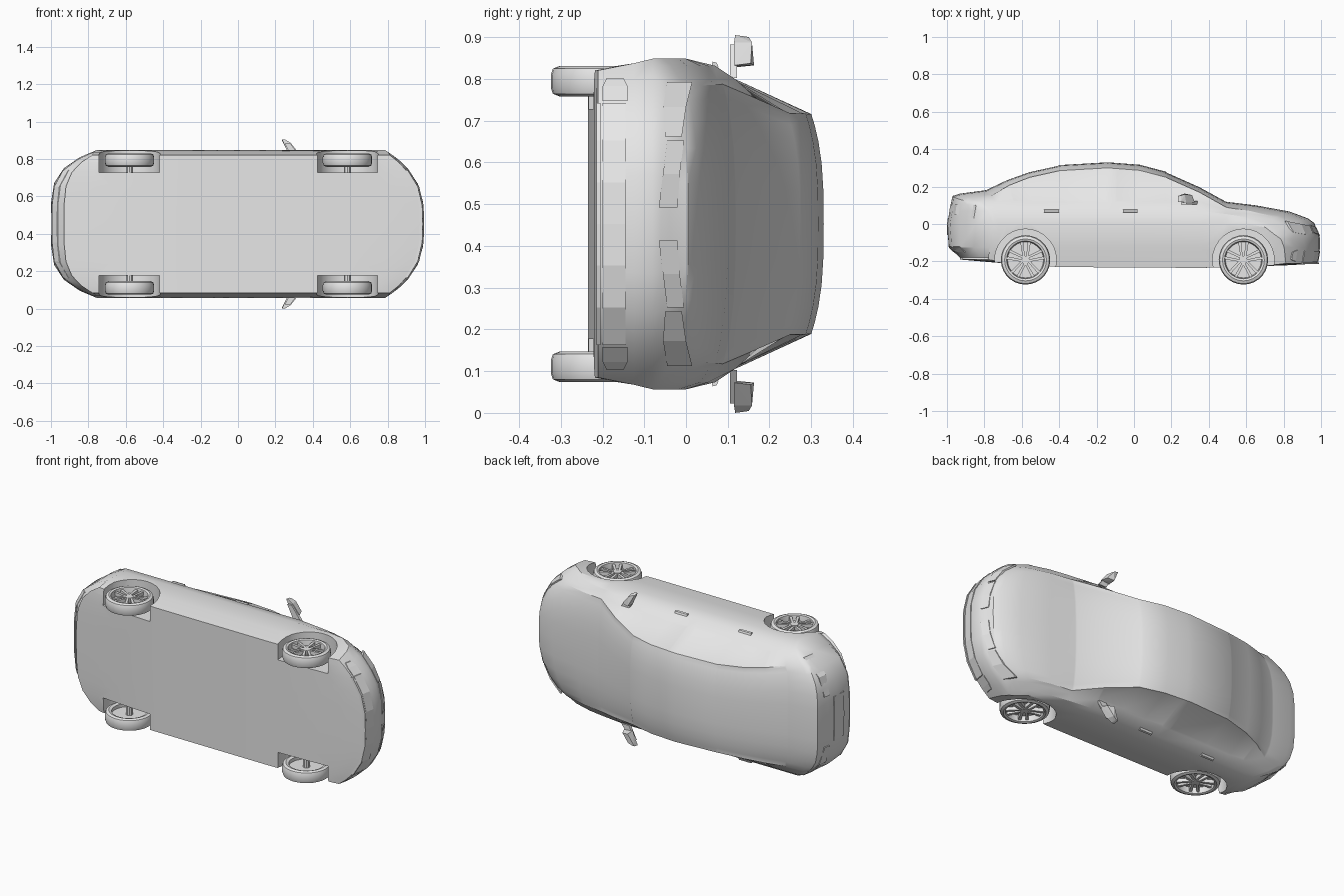
import bpy, bmesh, math
from mathutils import Matrix, Vector

if "Cube" in bpy.data.objects:
    bpy.data.objects.remove(bpy.data.objects["Cube"])

ZC = 0.4525  # the car lies on its side: length = x, car-up = y, car-width = z
paint = bpy.data.materials.new("plain_grey")
paint.diffuse_color = (0.8, 0.8, 0.8, 1)
paint.use_nodes = True
paint.node_tree.nodes["Principled BSDF"].inputs["Base Color"].default_value = paint.diffuse_color


def P(x, w, h):
    return Vector((x, h, ZC + w))


def lerp(table, x):
    if x <= table[0][0]:
        return table[0][1]
    for (a, u), (b, v) in zip(table, table[1:]):
        if x <= b:
            return u + (v - u) * (x - a) / (b - a)
    return table[-1][1]


def finish(name, bm, smooth=True):
    bmesh.ops.recalc_face_normals(bm, faces=bm.faces[:])
    me = bpy.data.meshes.new(name)
    bm.to_mesh(me)
    bm.free()
    me.materials.append(paint)
    ob = bpy.data.objects.new(name, me)
    bpy.context.collection.objects.link(ob)
    if smooth:
        shade(ob)
    return ob


def shade(ob):
    bpy.ops.object.select_all(action='DESELECT')
    ob.select_set(True)
    bpy.context.view_layer.objects.active = ob
    bpy.ops.object.shade_smooth_by_angle(angle=math.radians(28))


def hull(name, pts):
    bm = bmesh.new()
    for p in pts:
        bm.verts.new(p)
    bmesh.ops.convex_hull(bm, input=bm.verts[:])
    return finish(name, bm, False)


def cylinder(bm, r, x, h, w0, w1, n=32):
    bmesh.ops.create_cone(bm, cap_ends=True, segments=n, radius1=r, radius2=r, depth=abs(w1 - w0),
                          matrix=Matrix.Translation(P(x, (w0 + w1) / 2, h)))


# Centre-line profiles
TOP = [(-1, .15), (-.97, .157), (-.8, .18), (-.68, .237), (-.56, .28), (-.4, .315), (-.14, .33),
       (.03, .317), (.17, .28), (.35, .2), (.5, .118), (.65, .1), (.83, .067), (.93, .03), (.995, .005)]
FLOOR = [(-1, -.18), (-.93, -.19), (-.7, -.21), (-.42, -.23), (.4, -.235), (.8, -.222), (1, -.21)]
ROOF_W = [(-1, .31), (-.8, .3), (-.62, .275), (-.4, .262), (.17, .265), (.35, .3), (.5, .335), (1, .33)]
COLS = [-1, -.9, -.75, -.55, -.3, 0, .3, .55, .75, .9, 1]
STATIONS = [-1, -.93, -.8, -.68, -.56, -.4, -.14, -.1, .03, .17, .35, .5, .65, .83, .93, .995]
REAR_OFF = [.07, .01, 0, .015, .02, .03]
NOSE_OFF = [-.015, 0, 0, -.005, -.015, -.03]


def bend(x, w):
    """Pulls the corners back so both ends are rounded in plan."""
    f = max(0, min(1, (x - .45) / .53)) ** 1.5 * .2 * (abs(w) / .39) ** 3
    r = max(0, min(1, (-x - .5) / .48)) ** 1.5 * .23 * (abs(w) / .39) ** 4.5
    return x - f + r


def rows(x):
    t = lerp(TOP, x)
    return [(.368, lerp(FLOOR, x)), (.385, -.125), (.396, min(0, t - .085)),
            (.379, min(.07, t - .065)), (.347, min(.118, t - .045)), (lerp(ROOF_W, x), t - .03)]


# Body shell: lofted stations with rounded end caps
bm = bmesh.new()
grid = []
NR, NC = 6, len(COLS)
for s, x in enumerate(STATIONS):
    last = s in (0, len(STATIONS) - 1)
    off = REAR_OFF if s == 0 else NOSE_OFF
    g = {}
    for i, (w, h) in enumerate(rows(x)):
        for j, f in enumerate(COLS):
            if not last and 0 < i < NR - 1 and 0 < j < NC - 1:
                continue
            hh = h + (.03 * (1 - abs(f) ** 3) if i == NR - 1 else 0)
            g[i, j] = bm.verts.new(P(bend(x, w * f) + (off[i] if last else 0), w * f, hh))
    grid.append(g)
ring = ([(0, j) for j in range(NC)] + [(i, NC - 1) for i in range(1, NR)] +
        [(NR - 1, j) for j in range(NC - 2, -1, -1)] + [(i, 0) for i in range(NR - 2, 0, -1)])
side_l, side_r, top_faces = {}, {}, {}
for s in range(len(STATIONS) - 1):
    for a, b in zip(ring, ring[1:] + ring[:1]):
        f = bm.faces.new((grid[s][a], grid[s][b], grid[s + 1][b], grid[s + 1][a]))
        if a[0] == b[0] == NR - 1:
            top_faces.setdefault(s, []).append(f)
        elif a[0] + b[0] == 2 * NR - 3:
            (side_l if a[1] == 0 else side_r)[s] = [f]
for g in (grid[0], grid[-1]):
    for i in range(NR - 1):
        for j in range(NC - 1):
            bm.faces.new((g[i, j], g[i, j + 1], g[i + 1, j + 1], g[i + 1, j]))
bmesh.ops.recalc_face_normals(bm, faces=bm.faces[:])
bm.normal_update()

# Recessed glass: side windows, windscreen, rear window
for table, lo, hi in [(side_l, -.1, .35), (side_r, -.1, .35), (side_l, -.68, -.14), (side_r, -.68, -.14),
                      (top_faces, .17, .5), (top_faces, -.8, -.4)]:
    region = [f for s in table if STATIONS[s] >= lo - .001 and STATIONS[s + 1] <= hi + .001 for f in table[s]]
    bmesh.ops.inset_region(bm, faces=region, thickness=.01, depth=-.003, use_even_offset=True)
body = finish("body_shell", bm, False)

# Wheel arches cut from the body
WHEELS = [(-.58, -.192), (.585, -.192)]
bm = bmesh.new()
for x, h in WHEELS:
    for side in (-1, 1):
        cylinder(bm, .165, x, h, side * .275, side * .5, 28)
cutter = finish("arch_cutter", bm, False)
cutter.hide_render = True
mod = body.modifiers.new("arches", 'BOOLEAN')
mod.operation, mod.object, mod.solver = 'DIFFERENCE', cutter, 'EXACT'
bpy.context.view_layer.objects.active = body
bpy.ops.object.modifier_apply(modifier="arches")
bpy.data.objects.remove(cutter)
shade(body)

# Wheels: turned tyre, rim dish, hub and five split spokes
TYRE = [(.096, -.03), (.112, -.036), (.127, -.03), (.132, -.015), (.132, .015), (.127, .03),
        (.112, .036), (.101, .032), (.096, .0)]
N = 28
for x, h in WHEELS:
    for side in (-1, 1):
        tag = ("rear" if x < 0 else "front") + ("_right" if side < 0 else "_left")
        c = side * .342
        bm = bmesh.new()
        loops = []
        for k in range(N):
            a = 2 * math.pi * k / N
            loops.append([bm.verts.new(P(x + r * math.cos(a), c + side * w, h + r * math.sin(a)))
                          for r, w in TYRE])
        for k in range(N):
            A, B = loops[k], loops[(k + 1) % N]
            for i in range(len(TYRE)):
                j = (i + 1) % len(TYRE)
                bm.faces.new((A[i], A[j], B[j], B[i]))
        finish(tag + "_tyre", bm)
        bm = bmesh.new()
        cylinder(bm, .098, x, h, c - side * .01, c, 28)
        cylinder(bm, .022, x, h, c, c + side * .026, 12)
        cylinder(bm, .02, x, h, side * .26, c, 10)
        for k in range(5):
            for d in (-1, 1):
                a = math.pi / 2 + 2 * math.pi * k / 5
                u = Vector((math.cos(a), math.sin(a)))
                v = Vector((-u.y, u.x)) * d
                inner, outer = u * .012 + v * .009, u * .097 + v * .02
                vs = [bm.verts.new(P(x + q.x, c + side * w, h + q.y))
                      for w in (.004, .024)
                      for q in (inner - v * .006, outer - v * .008, outer + v * .008, inner + v * .006)]
                for q in [(0, 1, 2, 3), (4, 5, 6, 7), (0, 1, 5, 4), (1, 2, 6, 5), (2, 3, 7, 6), (3, 0, 4, 7)]:
                    bm.faces.new([vs[i] for i in q])
        finish(tag + "_rim", bm)

# Door mirrors and handles
for side, tag in ((-1, "right"), (1, "left")):
    hull("mirror_arm_" + tag, [P(x, side * w, h) for x, w in ((.25, .43), (.28, .43), (.29, .35), (.34, .35))
                               for h in (.105, .122)])
    hull("mirror_head_" + tag,
         [P(x, side * w, h) for x, w, h in
          ((.235, .4525, .118), (.25, .4525, .118), (.235, .448, .15), (.25, .445, .152), (.27, .375, .115),
           (.325, .38, .115), (.27, .38, .163), (.31, .385, .155), (.28, .435, .115), (.27, .435, .158))])
    for x in (-.02, -.44):
        hull("door_handle_" + tag, [P(x + dx, side * w, h) for dx in (-.04, .04)
                                    for w, h in ((.375, .06), (.375, .078), (.389, .064), (.386, .074))])


# Plates wrapped on the front and rear ends
NOSE_X = [(-.21, .98), (-.125, .995), (-.08, .995), (-.06, .99), (-.04, .98), (0, .965), (.03, .93)]
TAIL_X = [(-.18, -.93), (-.125, -.99), (0, -1), (.07, -.985), (.12, -.98)]


def wrap(name, pts, front=True, out=.004):
    bm = bmesh.new()
    cols = []
    for w, lo, hi in pts:
        col = []
        for o in (-.008, out):
            for h in (lo, hi):
                x = bend(1, w) - 1 + lerp(NOSE_X, h) + o if front else bend(-1, w) + 1 + lerp(TAIL_X, h) - o
                col.append(bm.verts.new(P(x, w, h)))
        cols.append(col)
    for A, B in zip(cols, cols[1:]):
        for i, j in ((0, 1), (1, 3), (3, 2), (2, 0)):
            bm.faces.new((A[i], A[j], B[j], B[i]))
    for c in (cols[0], cols[-1]):
        bm.faces.new((c[0], c[1], c[3], c[2]))
    finish(name, bm, False)


STEPS = [-.29, -.2, -.1, 0, .1, .2, .29]
wrap("lower_intake", [(w, -.2, -.145) for w in STEPS])
wrap("front_lip", [(w, -.215, -.205) for w in STEPS], out=.008)
wrap("rear_plate", [(w, -.06, .03) for w in (-.13, 0, .13)], False)
wrap("rear_bumper_trim", [(w, -.15, -.12) for w in STEPS], False)
for s, tag in ((-1, "right"), (1, "left")):
    wrap("grille_" + tag, [(s * .04, -.065, -.02), (s * .12, -.055, -.015), (s * .2, -.045, -.005)])
    wrap("headlight_" + tag, [(s * .21, -.05, -.01), (s * .28, -.055, 0), (s * .34, -.045, .015)])
    wrap("fog_light_" + tag, [(s * .295, -.2, -.14), (s * .33, -.2, -.14), (s * .35, -.19, -.15)])
    wrap("tail_light_" + tag, [(s * .15, .06, .1), (s * .26, .05, .105), (s * .35, .03, .1)], False)
